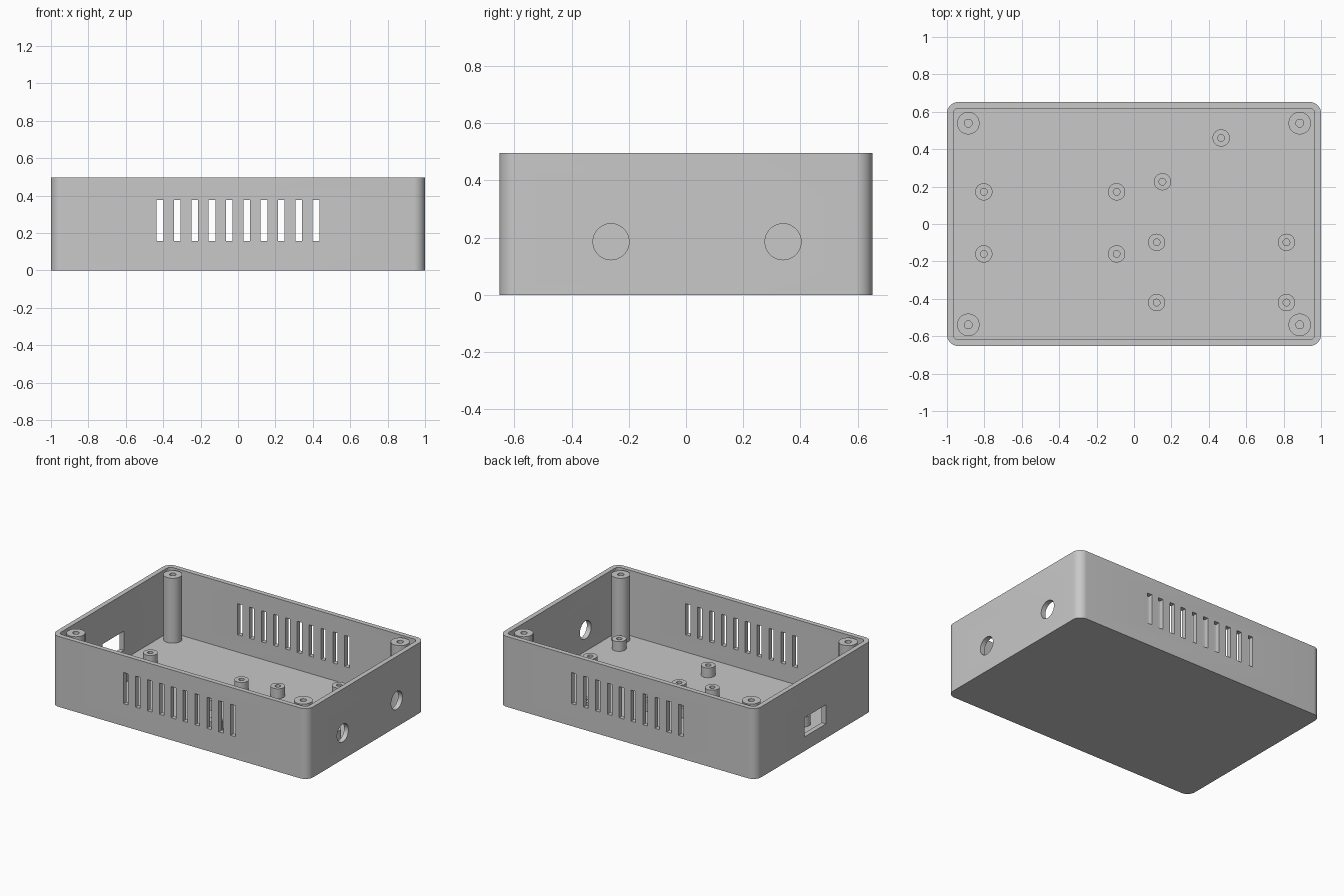
import bpy, bmesh, math
from mathutils import Matrix, Vector

cube = bpy.data.objects.get("Cube")
if cube:
    bpy.data.objects.remove(cube, do_unlink=True)

HALF_X, HALF_Y, HEIGHT = 1.0, 0.652, 0.496
WALL, FLOOR = 0.034, 0.036

grey = bpy.data.materials.new("grey plastic")
grey.use_nodes = True
colour = (0.58, 0.58, 0.58, 1)
grey.diffuse_color = colour
grey.node_tree.nodes["Principled BSDF"].inputs["Base Color"].default_value = colour


def finish(bm, name):
    """Turn a bmesh into a grey object."""
    bmesh.ops.recalc_face_normals(bm, faces=bm.faces)
    mesh = bpy.data.meshes.new(name)
    bm.to_mesh(mesh)
    bm.free()
    mesh.materials.append(grey)
    obj = bpy.data.objects.new(name, mesh)
    bpy.context.collection.objects.link(obj)
    return obj


def smooth(obj):
    bpy.ops.object.select_all(action="DESELECT")
    obj.select_set(True)
    bpy.context.view_layer.objects.active = obj
    bpy.ops.object.shade_smooth_by_angle(angle=math.radians(35))


def add_box(bm, low, high):
    low, high = Vector(low), Vector(high)
    matrix = Matrix.Translation((low + high) / 2) @ Matrix.Diagonal((*(high - low), 1))
    return bmesh.ops.create_cube(bm, size=1, matrix=matrix)["verts"]


def rounded_block(name, hx, hy, z0, z1, radius):
    """Box with rounded vertical edges."""
    bm = bmesh.new()
    add_box(bm, (-hx, -hy, z0), (hx, hy, z1))
    upright = [e for e in bm.edges if abs(e.verts[0].co.z - e.verts[1].co.z) > 0.01]
    bmesh.ops.bevel(bm, geom=upright, offset=radius, segments=10, profile=0.5, affect="EDGES")
    return finish(bm, name)


def tube(name, x, y, outer, inner, z0, z1, sides=40):
    """Screw post with a blind hole, standing on the floor."""
    bm = bmesh.new()
    rings = []
    for radius, z in ((outer, z0), (outer, z1), (inner, z1), (inner, z0 + 0.002)):
        rings.append([bm.verts.new((x + radius * math.cos(math.tau * i / sides),
                                    y + radius * math.sin(math.tau * i / sides), z))
                      for i in range(sides)])
    for a, b in zip(rings, rings[1:]):
        for i in range(sides):
            j = (i + 1) % sides
            bm.faces.new((a[i], a[j], b[j], b[i]))
    bm.faces.new(rings[0])
    bm.faces.new(rings[-1])
    smooth(finish(bm, name))


# Tray body and its cavity
case = rounded_block("case_body", HALF_X, HALF_Y, 0, HEIGHT, 0.06)
cavity = rounded_block("cavity_cutter", HALF_X - WALL, HALF_Y - WALL, FLOOR, HEIGHT + 0.2, 0.028)

# Openings: vent slots through front and back, cable holes, port window
bm = bmesh.new()
for i in range(10):
    x = (i - 4.5) * 0.0927
    add_box(bm, (x - 0.018, -0.8, 0.158), (x + 0.018, 0.8, 0.377))
for y in (-0.262, 0.339):
    matrix = Matrix.Translation((1, y, 0.186)) @ Matrix.Rotation(math.pi / 2, 4, "Y")
    bmesh.ops.create_cone(bm, cap_ends=True, segments=48, radius1=0.063,
                          radius2=0.063, depth=0.2, matrix=matrix)
add_box(bm, (-1.1, -0.13, 0.10), (-0.9, 0.11, 0.235))
openings = finish(bm, "openings_cutter")

for cutter in (cavity, openings):
    cutter.hide_render = True
    modifier = case.modifiers.new("cut", "BOOLEAN")
    modifier.operation = "DIFFERENCE"
    modifier.solver = "EXACT"
    modifier.object = cutter
bpy.context.view_layer.update()
evaluated = case.evaluated_get(bpy.context.evaluated_depsgraph_get())
cut_mesh = bpy.data.meshes.new_from_object(evaluated)
case.modifiers.clear()
case.data = cut_mesh
for cutter in (cavity, openings):
    bpy.data.objects.remove(cutter, do_unlink=True)
smooth(case)

# Tall lid posts in the corners
for side, sx in (("left", 1), ("right", -1)):
    for end, sy in (("front", -1), ("back", 1)):
        tube(f"lid_post_{end}_{side}", sx * 0.886, sy * 0.539, 0.06, 0.021,
             FLOOR - 0.002, HEIGHT - 0.003)

# Short circuit board standoffs
standoffs = [(x, y) for x in (-0.803, -0.093) for y in (-0.16, 0.172)]
standoffs += [(x, y) for x in (0.121, 0.815) for y in (-0.42, -0.098)]
standoffs += [(0.152, 0.226), (0.466, 0.46)]
for number, (x, y) in enumerate(standoffs, 1):
    tube(f"board_standoff_{number}", x, y, 0.046, 0.018, FLOOR - 0.002, 0.105)
